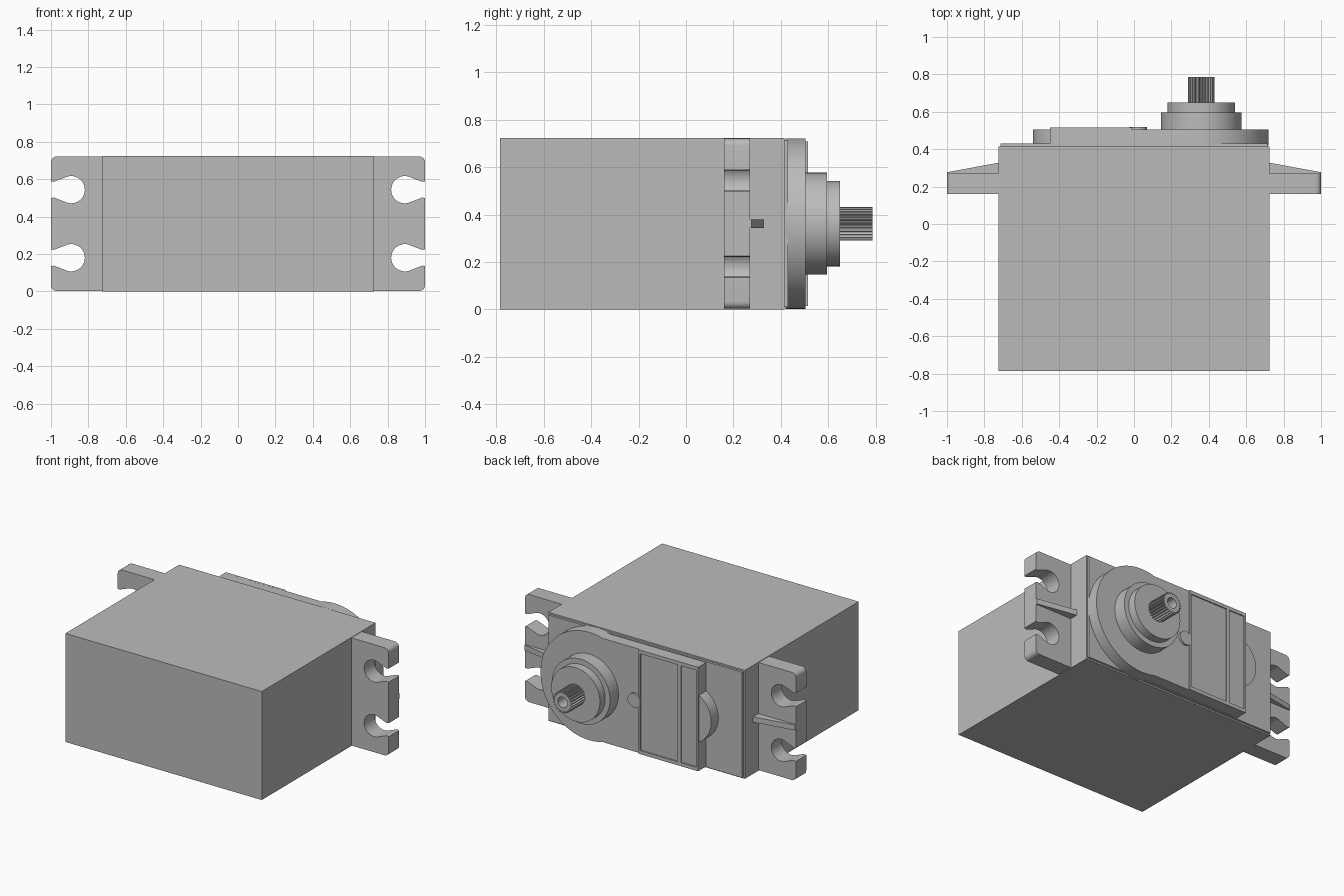
import bpy
import bmesh
import math

if "Cube" in bpy.data.objects:
    bpy.data.objects.remove(bpy.data.objects["Cube"])

MID = 0.362      # height of the long centre line
AXIS = 0.36      # x of the output shaft
TOP = 2 * MID

grey = bpy.data.materials.new("plain grey")
grey.use_nodes = True
grey.diffuse_color = (0.5, 0.5, 0.5, 1)
grey.node_tree.nodes["Principled BSDF"].inputs["Base Color"].default_value = (0.5, 0.5, 0.5, 1)


def loft(name, sections):
    """Skin a list of (outline, y) sections, outlines being (x, z) points."""
    bm = bmesh.new()
    loops = [[bm.verts.new((x, y, z)) for x, z in pts] for pts, y in sections]
    n = len(loops[0])
    for a, b in zip(loops, loops[1:]):
        for i in range(n):
            j = (i + 1) % n
            bm.faces.new((a[i], a[j], b[j], b[i]))
    bm.faces.new(loops[0])
    bm.faces.new(loops[-1])
    bmesh.ops.recalc_face_normals(bm, faces=bm.faces)
    mesh = bpy.data.meshes.new(name)
    bm.to_mesh(mesh)
    bm.free()
    mesh.materials.append(grey)
    obj = bpy.data.objects.new(name, mesh)
    bpy.context.collection.objects.link(obj)
    bpy.ops.object.select_all(action='DESELECT')
    obj.select_set(True)
    bpy.context.view_layer.objects.active = obj
    bpy.ops.object.shade_smooth_by_angle(angle=math.radians(25))
    return obj


def prism(name, pts, y0, y1):
    return loft(name, [(pts, y0), (pts, y1)])


def arc(cx, cz, r, start, end, steps):
    angles = [math.radians(start + (end - start) * i / steps) for i in range(steps + 1)]
    return [(cx + r * math.cos(a), cz + r * math.sin(a)) for a in angles]


def circle(cx, cz, r, steps=64):
    return arc(cx, cz, r, 0, 360, steps)[:-1]


def rect(x0, x1, z0, z1):
    return [(x0, z0), (x1, z0), (x1, z1), (x0, z1)]


# Case: three stacked shells and the thin step under the lid
shell = rect(-0.725, 0.725, 0, TOP)
prism("bottom_case", shell, -0.785, -0.575)
prism("middle_case", shell, -0.575, 0.16)
prism("top_case", shell, 0.16, 0.415)
prism("lid_step", rect(-0.715, 0.715, 0.01, TOP - 0.01), 0.41, 0.43)

# Mounting flanges with two keyhole slots each, and a wedge rib
slot = MID + 0.182
upper = [(1, slot - 0.045), (0.985, slot - 0.042)]
upper += arc(0.892, slot, 0.073, -62, -298, 24)
upper += [(0.985, slot + 0.042), (1, slot + 0.045)]
upper += arc(0.97, TOP - 0.033, 0.03, 0, 90, 6) + [(0.71, TOP - 0.003)]
outline = upper + [(x, TOP - z) for x, z in reversed(upper)]
for side, label in ((1, "left"), (-1, "right")):
    prism(label + "_flange", [(side * x, z) for x, z in outline], 0.16, 0.27)
    root = rect(side * 0.71, side * 0.725, MID - 0.018, MID + 0.018)
    rib = bmesh.new()
    corners = [(0.71, 0.26), (1, 0.26), (1, 0.277), (0.71, 0.33)]
    base = rib.faces.new([rib.verts.new((side * x, y, MID - 0.018)) for x, y in corners])
    grown = bmesh.ops.extrude_face_region(rib, geom=[base])
    bmesh.ops.translate(rib, vec=(0, 0, 0.036),
                        verts=[v for v in grown["geom"] if isinstance(v, bmesh.types.BMVert)])
    bmesh.ops.recalc_face_normals(rib, faces=rib.faces)
    mesh = bpy.data.meshes.new(label + "_rib")
    rib.to_mesh(mesh)
    rib.free()
    mesh.materials.append(grey)
    bpy.context.collection.objects.link(bpy.data.objects.new(label + "_rib", mesh))

# Raised lid: rounded around the shaft, straight at the other end
lid = [(-0.45, 0.015), *arc(AXIS, MID, 0.36, -106, 106, 48), (-0.45, TOP - 0.015)]
prism("raised_lid", lid, 0.42, 0.505)
prism("end_tab", arc(-0.36, MID, 0.18, 120, 240, 24), 0.42, 0.505)

# Panel with two shallow recesses, and a round gate mark
z0, z1 = 0.015, TOP - 0.015
for name, x0, x1 in (("wide_panel", -0.31, -0.01), ("narrow_panel", -0.45, -0.31)):
    b = 0.012
    inner = rect(x0 + b, x1 - b, z0 + 2 * b, z1 - 2 * b)
    outer = rect(x0, x1, z0, z1)
    loft(name, [(outer, 0.5), (outer, 0.515), (inner, 0.515), (inner, 0.508)])
prism("gate_mark", circle(0.022, MID, 0.047, 32), 0.5, 0.518)

# Shaft boss in two tiers
prism("lower_boss", circle(AXIS, MID, 0.215), 0.5, 0.595)
prism("upper_boss", circle(AXIS, MID, 0.18), 0.59, 0.65)

# Splined shaft with a screw hole
TEETH = 25
spline, bore = [], []
for i in range(TEETH * 4):
    a = math.tau * i / (TEETH * 4)
    r = 0.071 if i % 4 < 2 else 0.06
    spline.append((AXIS + r * math.cos(a), MID + r * math.sin(a)))
    bore.append((AXIS + 0.035 * math.cos(a), MID + 0.035 * math.sin(a)))
loft("splined_shaft", [(spline, 0.64), (spline, 0.787), (bore, 0.787), (bore, 0.68)])
